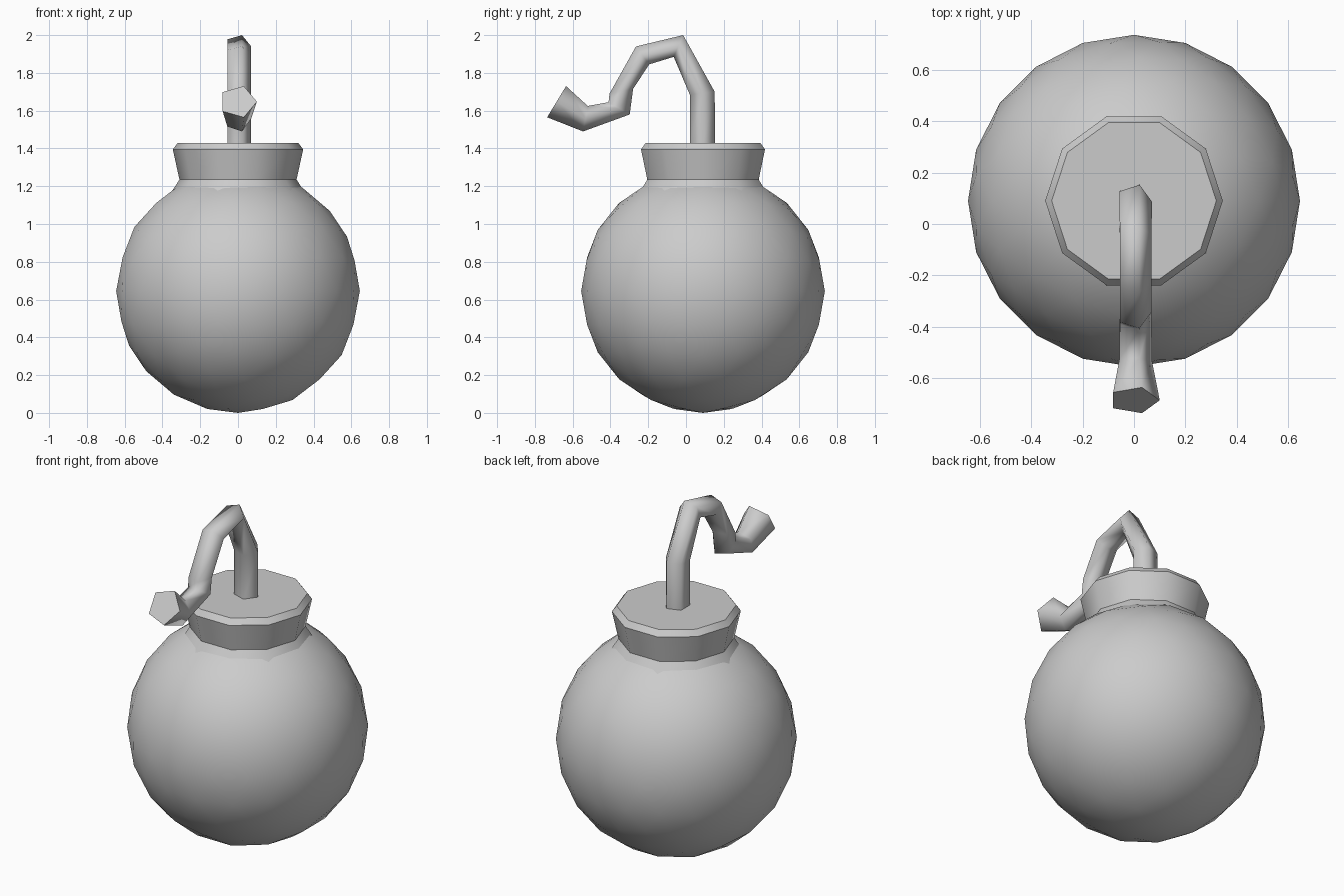
import bpy, bmesh, math

if "Cube" in bpy.data.objects:
    bpy.data.objects.remove(bpy.data.objects["Cube"])

grey = bpy.data.materials.new("plain_grey")
grey.diffuse_color = (0.6, 0.6, 0.6, 1)
grey.use_nodes = True
grey.node_tree.nodes["Principled BSDF"].inputs["Base Color"].default_value = grey.diffuse_color
CY = 0.09  # depth offset of the body axis


def make_object(name, bm):
    bmesh.ops.recalc_face_normals(bm, faces=bm.faces)
    mesh = bpy.data.meshes.new(name)
    bm.to_mesh(mesh)
    bm.free()
    mesh.materials.append(grey)
    obj = bpy.data.objects.new(name, mesh)
    bpy.context.collection.objects.link(obj)
    return obj


def skin(name, rings):
    """Join equal-sized rings with smooth sides and flat end caps."""
    bm = bmesh.new()
    loops = [[bm.verts.new(p) for p in ring] for ring in rings]
    n = len(loops[0])
    for a, b in zip(loops, loops[1:]):
        for i in range(n):
            j = (i + 1) % n
            bm.faces.new((a[i], a[j], b[j], b[i])).smooth = True
    bm.faces.new(loops[0])
    bm.faces.new(loops[-1])
    return make_object(name, bm)


# Round body
bm = bmesh.new()
bmesh.ops.create_icosphere(bm, subdivisions=3, radius=0.645)
bmesh.ops.translate(bm, verts=bm.verts, vec=(0, CY, 0.645))
for f in bm.faces:
    f.smooth = True
make_object("body", bm)

# Ten-sided collar: flared neck, leaning side, bevelled lid
profile = [(0.365, 1.15), (0.31, 1.235), (0.345, 1.395), (0.32, 1.428)]
rings = [[(r * math.cos(k * math.pi / 5), CY + r * math.sin(k * math.pi / 5), z)
          for k in range(10)] for r, z in profile]
collar = skin("collar", rings)
bpy.context.view_layer.objects.active = collar
collar.select_set(True)
bpy.ops.object.shade_smooth_by_angle(angle=math.radians(38))

# Five-sided bent fuse: radius, then outer and inner edge as (y, z)
stations = [
    (0.070, (0.153, 1.42), (0.020, 1.42)),
    (0.070, (0.152, 1.70), (0.020, 1.685)),
    (0.068, (-0.015, 2.00), (-0.065, 1.885)),
    (0.068, (-0.265, 1.94), (-0.195, 1.845)),
    (0.068, (-0.405, 1.69), (-0.280, 1.715)),
    (0.068, (-0.410, 1.645), (-0.298, 1.58)),
    (0.070, (-0.520, 1.625), (-0.545, 1.49)),
    (0.100, (-0.635, 1.73), (-0.735, 1.565)),
]
rings = []
for r, a, b in stations:
    ring = []
    for k in range(5):
        t = k * math.tau / 5
        s = math.sin(t) / math.sin(math.tau / 5) / 2
        ring.append((r * math.cos(t),
                     (a[0] + b[0]) / 2 + s * (a[0] - b[0]),
                     (a[1] + b[1]) / 2 + s * (a[1] - b[1])))
    rings.append(ring)
skin("fuse", rings)
